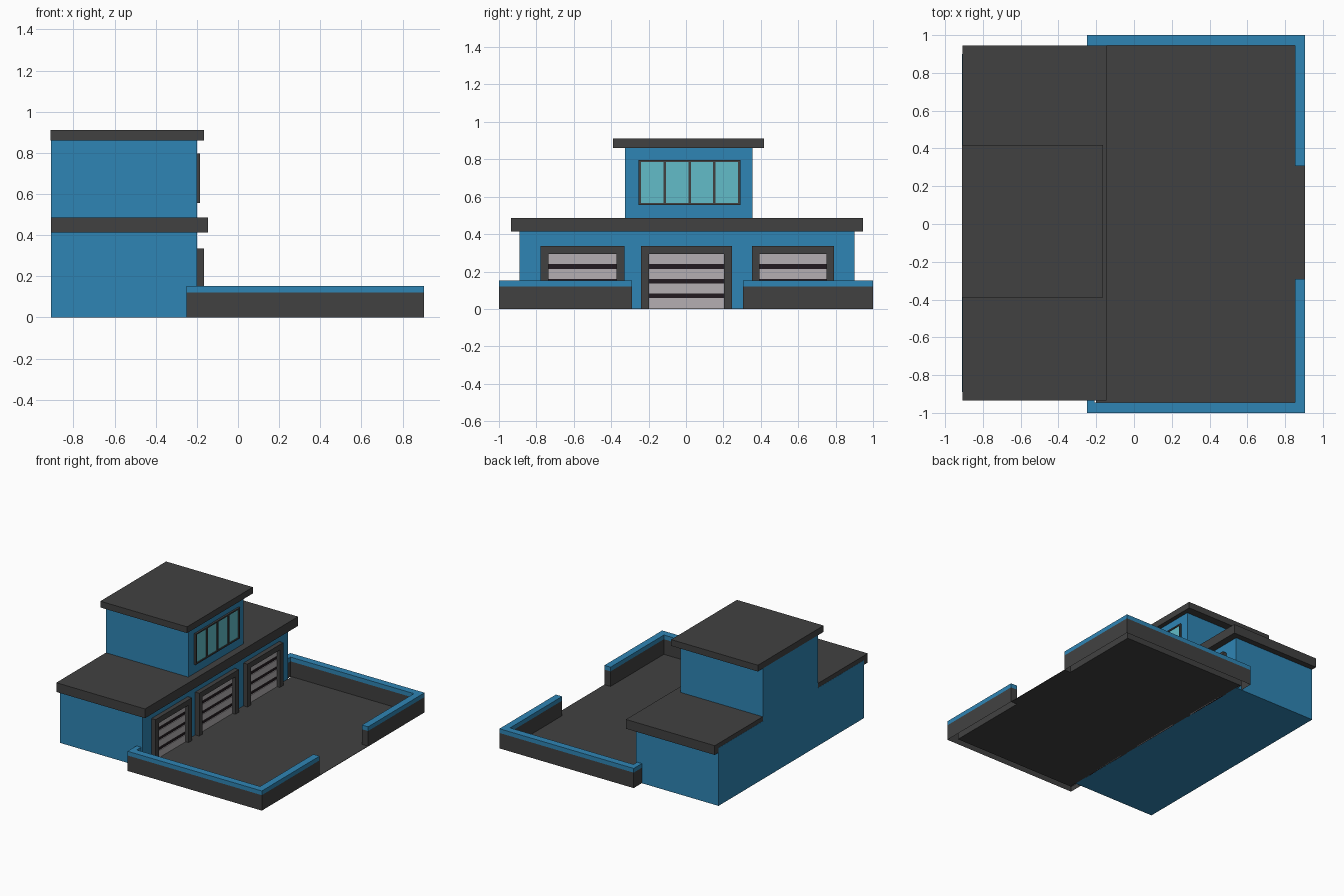
import bpy, bmesh
from mathutils import Vector

if "Cube" in bpy.data.objects:
    bpy.data.objects.remove(bpy.data.objects["Cube"])


def material(name, r, g, b):
    m = bpy.data.materials.new(name)
    m.diffuse_color = (r, g, b, 1)
    m.use_nodes = True
    m.node_tree.nodes["Principled BSDF"].inputs["Base Color"].default_value = m.diffuse_color
    return m


BLUE = material("blue_paint", 0.028, 0.235, 0.462)
DARK = material("dark_grey", 0.053, 0.053, 0.053)
BLACK = material("slat_gap", 0.016, 0.010, 0.014)
LIGHT = material("slat_grey", 0.46, 0.43, 0.445)
GLASS = material("window_glass", 0.122, 0.503, 0.578)


def prism(name, points, offset, mat, open_base=False):
    """Extrude a closed 3D outline along an offset vector."""
    bm = bmesh.new()
    base = bm.faces.new([bm.verts.new(p) for p in points])
    top = bmesh.ops.extrude_face_region(bm, geom=[base], use_keep_orig=True)["geom"]
    bmesh.ops.translate(bm, vec=Vector(offset),
                        verts=[v for v in top if isinstance(v, bmesh.types.BMVert)])
    bmesh.ops.recalc_face_normals(bm, faces=bm.faces[:])
    if open_base:
        bmesh.ops.delete(bm, geom=[base], context='FACES_ONLY')
    mesh = bpy.data.meshes.new(name)
    bm.to_mesh(mesh)
    bm.free()
    mesh.materials.append(mat)
    obj = bpy.data.objects.new(name, mesh)
    bpy.context.collection.objects.link(obj)
    return obj


def box(name, x, y, z, mat):
    pts = [(x[0], y[0], z[0]), (x[1], y[0], z[0]), (x[1], y[1], z[0]), (x[0], y[1], z[0])]
    return prism(name, pts, (0, 0, z[1] - z[0]), mat)


def front_prism(name, outline, x0, x1, mat):
    """Extrude a (y, z) outline along x."""
    return prism(name, [(x0, y, z) for y, z in outline], (x1 - x0, 0, 0), mat)


BACK, FACE = -0.91, -0.20

# Building body: wide ground floor with a narrower upper room
front_prism("building_body",
            [(-0.89, 0), (0.90, 0), (0.90, 0.45), (0.355, 0.45), (0.355, 0.88),
             (-0.325, 0.88), (-0.325, 0.45), (-0.89, 0.45)], BACK, FACE, BLUE)

# Roof slabs
box("lower_roof", (BACK + 0.001, -0.145), (-0.935, 0.945), (0.413, 0.485), DARK)
box("upper_roof", (BACK - 0.001, -0.165), (-0.39, 0.418), (0.861, 0.91), DARK)


# Roller doors: frame, dark backing and four slats each
def roller_door(name, y0, y1):
    t, top, inner = 0.042, 0.336, 0.294
    front_prism(name + "_frame",
                [(y0, 0), (y0, top), (y1, top), (y1, 0), (y1 - t, 0),
                 (y1 - t, inner), (y0 + t, inner), (y0 + t, 0)], FACE - 0.005, -0.165, DARK)
    box(name + "_backing", (FACE - 0.005, -0.196), (y0 + t, y1 - t), (0, inner), BLACK)
    for i, z in enumerate([(0, 0.058), (0.083, 0.136), (0.16, 0.214), (0.24, inner)]):
        box(f"{name}_slat_{i + 1}", (-0.198, -0.19), (y0 + t, y1 - t), z, LIGHT)


roller_door("left_door", -0.778, -0.33)
roller_door("middle_door", -0.24, 0.246)
roller_door("right_door", 0.352, 0.792)

# Upper window: dark surround bars around four panes
WY0, WY1, WZ0, WZ1, BAR = -0.253, 0.291, 0.556, 0.796, 0.013
box("window_glass", (FACE - 0.005, -0.193), (WY0 + 0.005, WY1 - 0.005),
    (WZ0 + 0.005, WZ1 - 0.005), GLASS)
for i in range(5):
    y = WY0 + i * (WY1 - WY0 - BAR) / 4
    box(f"window_upright_{i + 1}", (FACE - 0.005, -0.185), (y, y + BAR), (WZ0, WZ1), DARK)
for name, z in (("window_sill", WZ0), ("window_head", WZ1 - BAR + 0.003)):
    box(name, (FACE - 0.005, -0.1851), (WY0, WY1), (z, z + BAR - 0.003), DARK)

# Yard walls with blue caps, each returning to the building side
for side, s, gap, house in (("left", -1, 0.29, 0.885), ("right", 1, 0.306, 0.895)):
    plan = [(-0.25, house), (-0.25, 1), (0.905, 1), (0.905, gap),
            (0.852, gap), (0.852, 0.945), (-0.21, 0.945), (-0.21, house)]
    prism(side + "_yard_wall", [(x, s * y, 0) for x, y in plan], (0, 0, 0.12), DARK, True)
    prism(side + "_wall_cap", [(x, s * y, 0.12) for x, y in plan], (0, 0, 0.033), BLUE)

# Yard paving, reaching out through the gateway
paving = [(FACE, -0.945), (0.852, -0.945), (0.852, -0.29), (0.905, -0.29),
          (0.905, 0.306), (0.852, 0.306), (0.852, 0.945), (FACE, 0.945)]
prism("yard_paving", [(x, y, 0) for x, y in paving], (0, 0, 0.003), DARK)
